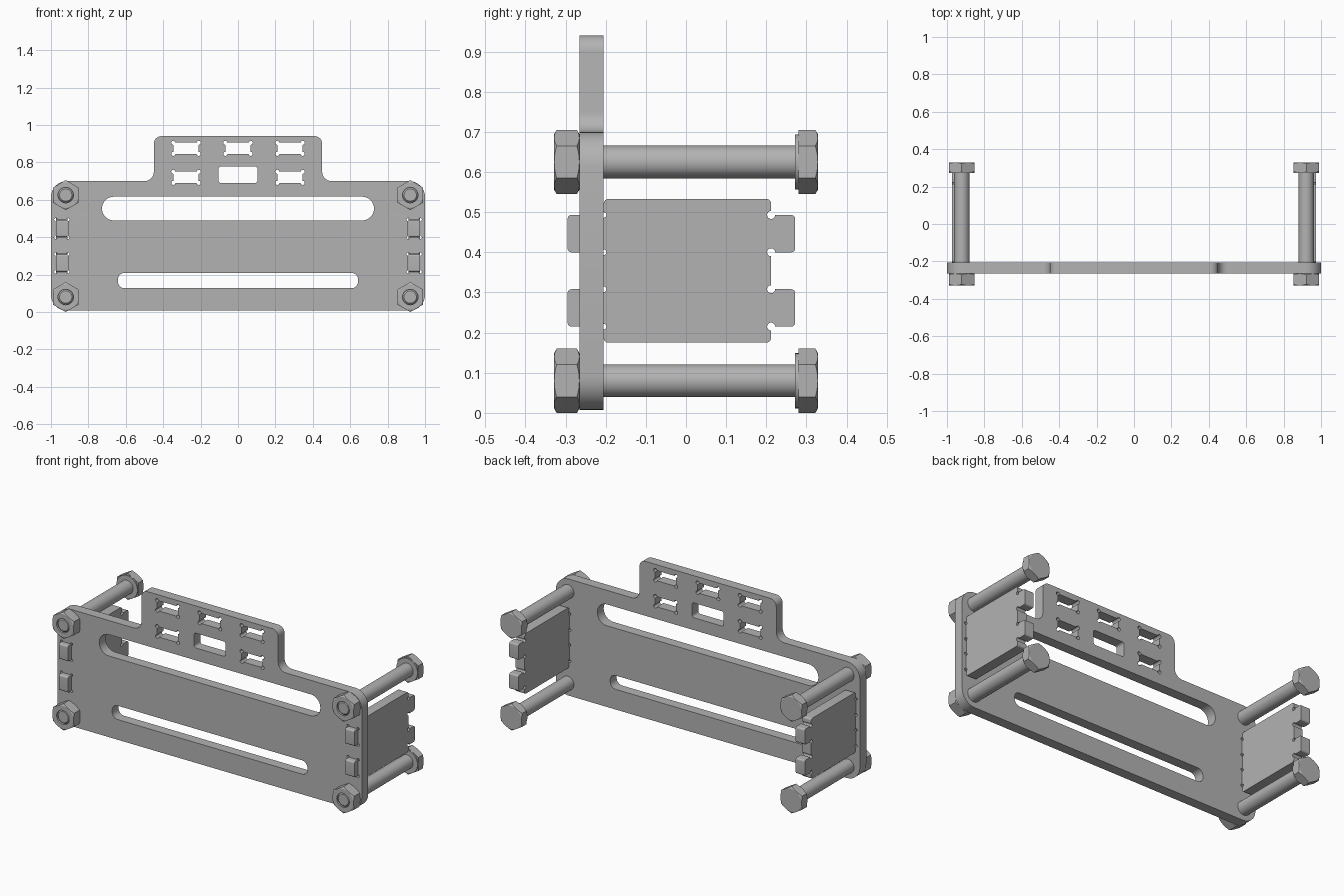
import bpy, bmesh
from math import sin, cos, pi, radians
from mathutils import Matrix, Vector

if "Cube" in bpy.data.objects:
    bpy.data.objects.remove(bpy.data.objects["Cube"], do_unlink=True)

grey = bpy.data.materials.new("plain grey")
grey.use_nodes = True
grey.diffuse_color = (0.45, 0.45, 0.45, 1)
grey.node_tree.nodes["Principled BSDF"].inputs["Base Color"].default_value = grey.diffuse_color

# Local outline axes mapped to the world: facing the front, or facing sideways
FRONT = Matrix.Rotation(pi / 2, 4, 'X')
SIDE = Matrix(((0, 0, 1, 0), (1, 0, 0, 0), (0, 1, 0, 0), (0, 0, 0, 1)))


def path(corners):
    """Corners (x, y, r): r > 0 rounds the corner, r < 0 drills a relief there."""
    pts = []
    for i, (x, y, r) in enumerate(corners):
        p = Vector((x, y))
        a = (p - Vector(corners[i - 1][:2])).normalized()
        b = (Vector(corners[(i + 1) % len(corners)][:2]) - p).normalized()
        if r > 0:
            c = p + (b - a) * r
            pts += [c + r * (a * sin(t) - b * cos(t)) for t in (k * pi / 16 for k in range(9))]
        elif r < 0:
            pts += [p + r * (a * cos(t) + b * sin(t)) for t in (k * pi / 8 for k in range(13))]
        else:
            pts.append(p)
    return pts


def rect(cx, cy, hx, hy, r):
    return path([(cx + sx * hx, cy + sy * hy, r) for sx, sy in ((-1, -1), (1, -1), (1, 1), (-1, 1))])


def ring(r, n):
    return [Vector((r * sin(2 * pi * k / n), r * cos(2 * pi * k / n))) for k in range(n)]


def add(name, mesh, smooth=True):
    mesh.materials.clear()
    mesh.materials.append(grey)
    ob = bpy.data.objects.new(name, mesh)
    bpy.context.collection.objects.link(ob)
    if smooth:
        bpy.ops.object.select_all(action='DESELECT')
        ob.select_set(True)
        bpy.context.view_layer.objects.active = ob
        bpy.ops.object.shade_smooth_by_angle(angle=radians(28))
    return ob


def sheet(name, outlines, thickness, frame, offset, smooth=True):
    """Extruded flat outline; further outlines become holes."""
    cu = bpy.data.curves.new(name, 'CURVE')
    cu.dimensions, cu.fill_mode, cu.extrude = '2D', 'BOTH', thickness / 2
    for pts in outlines:
        s = cu.splines.new('POLY')
        s.points.add(len(pts) - 1)
        for q, p in zip(s.points, pts):
            q.co = (p.x, p.y, 0, 1)
        s.use_cyclic_u = True
    tmp = bpy.data.objects.new("tmp", cu)
    me = bpy.data.meshes.new_from_object(tmp)
    bpy.data.objects.remove(tmp)
    bm = bmesh.new()
    bm.from_mesh(me)
    bmesh.ops.remove_doubles(bm, verts=bm.verts, dist=1e-5)
    bmesh.ops.transform(bm, matrix=Matrix.Translation(offset) @ frame, verts=bm.verts)
    bmesh.ops.recalc_face_normals(bm, faces=bm.faces)
    bm.to_mesh(me)
    bm.free()
    me.name = name
    return add(name, me, smooth)


def lathe(name, profile, n=32, smooth=True):
    """Profile (radius, y) turned around the y axis, ends capped."""
    bm = bmesh.new()
    rows = [[bm.verts.new((p.x, y, p.y)) for p in ring(r, n)] for r, y in profile]
    for lo, hi in zip(rows, rows[1:]):
        for k in range(n):
            bm.faces.new((lo[k - 1], lo[k], hi[k], hi[k - 1]))
    bm.faces.new(rows[0])
    bm.faces.new(rows[-1])
    bmesh.ops.recalc_face_normals(bm, faces=bm.faces)
    me = bpy.data.meshes.new(name)
    bm.to_mesh(me)
    bm.free()
    return add(name, me, smooth)


def hexagon(name, y0, y1, flat0, hole=None):
    """Hex block whose corners are turned off by a cone at one or both ends."""
    holes = [ring(hole, 32)] if hole else []
    ob = sheet(name, [ring(0.08, 6)] + holes, y1 - y0, FRONT, (0, (y0 + y1) / 2, 0), False)
    e, d = 0.01, 0.009
    start = [(0.09, y0 - e)] if flat0 else [(0.068, y0), (0.084, y0 + d)]
    cutter = lathe("cutter", start + [(0.084, y1 - d), (0.068, y1)], 48, False)
    mod = ob.modifiers.new("chamfer", 'BOOLEAN')
    mod.operation, mod.solver, mod.object = 'INTERSECT', 'EXACT', cutter
    me = bpy.data.meshes.new_from_object(ob.evaluated_get(bpy.context.evaluated_depsgraph_get()))
    bpy.data.objects.remove(cutter)
    bpy.data.objects.remove(ob)
    return add(name, me)


# Front plate with raised tab, slots and windows
right = [(1, 0.007, 0.085), (1, 0.7, 0.085), (0.45, 0.7, 0.05), (0.45, 0.94, 0.04)]
border = path(right + [(-x, z, r) for x, z, r in reversed(right)])
holes = [rect(0, 0.553, 0.727, 0.0635, 0.063), rect(0, 0.168, 0.642, 0.041, 0.036),
         rect(0, 0.734, 0.104, 0.044, 0.014)]
holes += [rect(x, z, 0.068, 0.03, -0.011)
          for x, z in ((-0.278, 0.875), (0, 0.875), (0.278, 0.875), (-0.278, 0.72), (0.278, 0.72))]
holes += [rect(s * 0.942, z, 0.033, 0.048, -0.008) for s in (-1, 1) for z in (0.446, 0.262)]
sheet("front_plate", [border] + holes, 0.06, FRONT, (0, -0.235, 0))


# Side plates with two tabs on each end edge
def tabbed_edge(body, tip, relief):
    edge = [(body, -0.179, 0.012)]
    for lo, hi in ((-0.139, -0.046), (0.046, 0.139)):
        edge += [(body, lo, -relief), (tip, lo, 0.01), (tip, hi, 0.01), (body, hi, -relief)]
    return edge + [(body, 0.179, 0.012)]


side = path(tabbed_edge(0.212, 0.272, 0.01) + tabbed_edge(-0.205, -0.295, 0.007)[::-1])
for s, label in ((1, "left"), (-1, "right")):
    sheet(label + "_side_plate", [side], 0.06, SIDE, (s * 0.942, 0, 0.354))

# Bolts and nuts, built once and copied to the four corners
parts = [lathe("bolt_shank", [(0.033, -0.326), (0.041, -0.318), (0.041, 0.275)]),
         lathe("bolt_washer_face", [(0.069, 0.272), (0.069, 0.281)]),
         hexagon("bolt_head", 0.28, 0.329, True),
         hexagon("nut", -0.329, -0.265, False, 0.0415)]
for part in parts:
    base = part.name
    for s, label in ((1, "left"), (-1, "right")):
        for z, level in ((0.625, "upper"), (0.08, "lower")):
            ob = part.copy()
            ob.name = f"{level}_{label}_{base}"
            ob.location = (s * 0.921, 0, z)
            bpy.context.collection.objects.link(ob)
    bpy.data.objects.remove(part)
